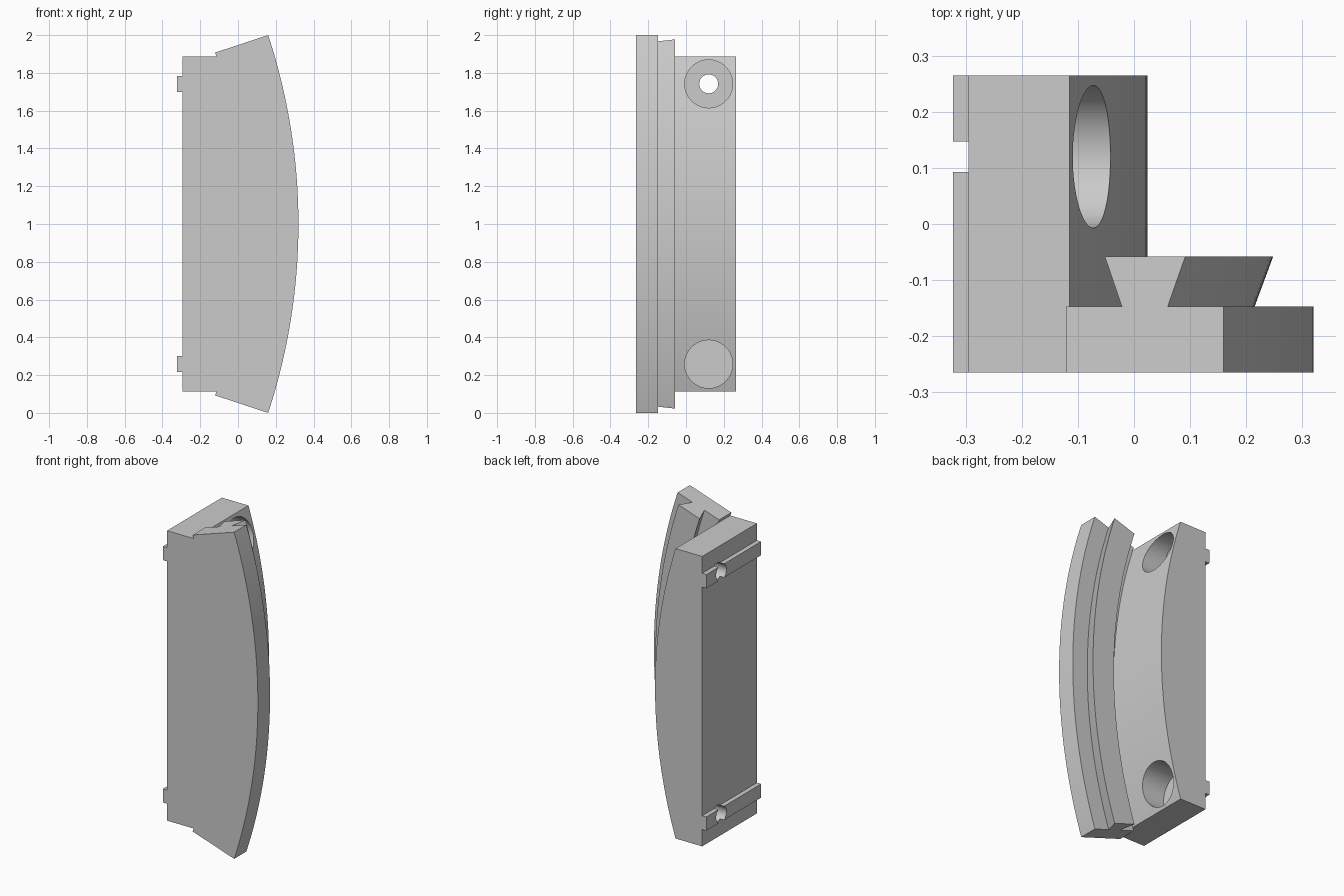
import bpy, bmesh, math

if "Cube" in bpy.data.objects:
    bpy.data.objects.remove(bpy.data.objects["Cube"])

CX, CZ = -2.88, 1.0             # centre of the concentric arcs
BACK = -0.295                   # flat mounting face
HALF = 0.8875                   # half height of the block
R_BLOCK, R_RIM = 2.904, 3.2
ANGLE = math.atan2(1.0, 3.04)   # half angle of the curved segment
HOLE_Y, HOLE_Z = 0.12, 0.742    # bolt holes, z measured from the middle

grey = bpy.data.materials.new("grey metal")
grey.diffuse_color = (0.6, 0.6, 0.6, 1)
grey.use_nodes = True
grey.node_tree.nodes["Principled BSDF"].inputs["Base Color"].default_value = grey.diffuse_color


def arc(r, a0, a1, n=48):
    return [(CX + r * math.cos(a0 + (a1 - a0) * i / n),
             CZ + r * math.sin(a0 + (a1 - a0) * i / n)) for i in range(n + 1)]


def loft(name, front, back, y0, y1):
    """Solid between two matching xz outlines."""
    bm = bmesh.new()
    a = [bm.verts.new((x, y0, z)) for x, z in front]
    b = [bm.verts.new((x, y1, z)) for x, z in back]
    bm.faces.new(a)
    bm.faces.new(b[::-1])
    for i in range(len(a)):
        j = (i + 1) % len(a)
        bm.faces.new((a[i], b[i], b[j], a[j]))
    bmesh.ops.recalc_face_normals(bm, faces=bm.faces)
    me = bpy.data.meshes.new(name)
    bm.to_mesh(me)
    bm.free()
    me.materials.append(grey)
    ob = bpy.data.objects.new(name, me)
    bpy.context.collection.objects.link(ob)
    return ob


def cylinder(name, r, x0, x1, z):
    bpy.ops.mesh.primitive_cylinder_add(
        vertices=64, radius=r, depth=x1 - x0, rotation=(0, math.pi / 2, 0),
        location=((x0 + x1) / 2, HOLE_Y, z))
    ob = bpy.context.object
    ob.name = name
    ob.data.materials.append(grey)
    return ob


def combine(target, tool, operation):
    mod = target.modifiers.new(operation.lower(), 'BOOLEAN')
    mod.operation, mod.solver, mod.object = operation, 'EXACT', tool
    bpy.context.view_layer.objects.active = target
    bpy.ops.object.modifier_apply(modifier=mod.name)
    bpy.data.objects.remove(tool)


# Block with a curved outer side
a_block = math.asin(HALF / R_BLOCK)
block = [(BACK, CZ - HALF)] + arc(R_BLOCK, -a_block, a_block) + [(BACK, CZ + HALF)]
body = loft("curved_segment", block, block, -0.147, 0.265)

# Front plate: block outline continued by a radial sector
plate = [(BACK, CZ - HALF), arc(R_BLOCK, -a_block, 0)[0], arc(R_BLOCK, -ANGLE, 0)[0]]
plate += arc(R_RIM, -ANGLE, ANGLE)
plate += [arc(R_BLOCK, ANGLE, 0)[0], arc(R_BLOCK, a_block, 0)[0], (BACK, CZ + HALF)]
combine(body, loft("front_plate", plate, plate, -0.265, -0.147), 'UNION')


# Dovetail rail flaring away from the plate
def band(r0, r1):
    return arc(r0, -ANGLE, ANGLE) + arc(r1, ANGLE, -ANGLE)


combine(body, loft("dovetail", band(3.009, 3.095), band(2.977, 3.128),
                   -0.147, -0.058), 'UNION')

# Locating ridges on the mounting face, then counterbored bolt holes
for s in (-1, 1):
    lo, hi = CZ + s * HOLE_Z - 0.042, CZ + s * HOLE_Z + 0.042
    ridge = [(-0.323, lo), (BACK, lo), (BACK, hi), (-0.323, hi)]
    combine(body, loft("ridge", ridge, ridge, -0.265, 0.265), 'UNION')
for s in (-1, 1):
    z = CZ + s * HOLE_Z
    combine(body, cylinder("bolt_hole", 0.05, -0.5, 0.2, z), 'DIFFERENCE')
    combine(body, cylinder("counterbore", 0.127, -0.22, 0.2, z), 'DIFFERENCE')

# Smooth arcs and bores, sharp edges elsewhere
bpy.ops.object.select_all(action='DESELECT')
body.select_set(True)
bpy.context.view_layer.objects.active = body
bpy.ops.object.shade_smooth_by_angle(angle=math.radians(20))
